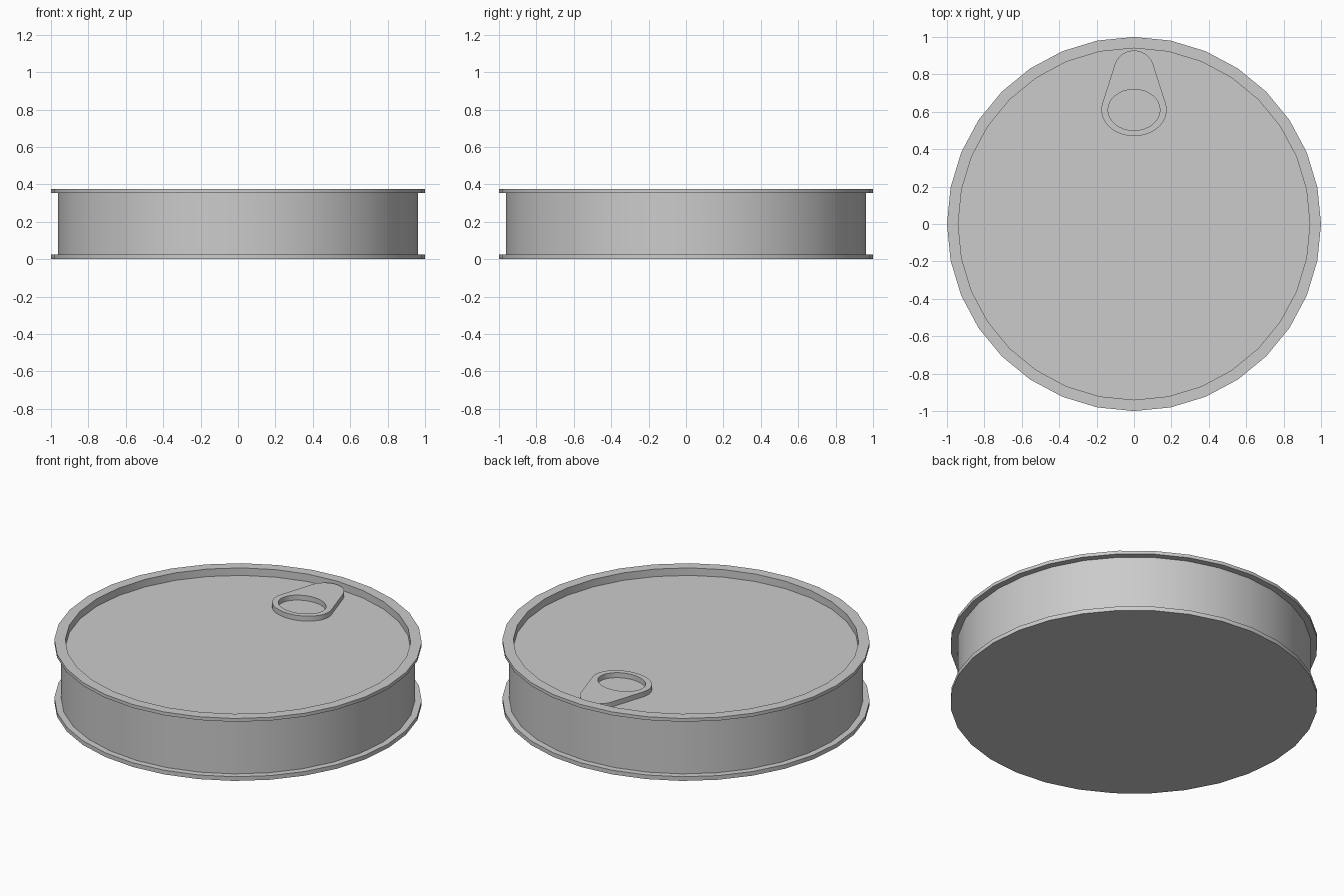
import bpy, bmesh
from math import sin, cos, pi, radians

if "Cube" in bpy.data.objects:
    bpy.data.objects.remove(bpy.data.objects["Cube"])


def smooth(obj):
    bpy.ops.object.select_all(action='DESELECT')
    obj.select_set(True)
    bpy.context.view_layer.objects.active = obj
    bpy.ops.object.shade_smooth_by_angle(angle=radians(30))


def lathe(name, profile, sides=32):
    bm = bmesh.new()
    verts = [bm.verts.new((r, 0, z)) for r, z in profile]
    edges = [bm.edges.new(pair) for pair in zip(verts, verts[1:])]
    bmesh.ops.spin(bm, geom=verts + edges, cent=(0, 0, 0), axis=(0, 0, 1),
                   angle=2 * pi, steps=sides, use_duplicate=False)
    bmesh.ops.remove_doubles(bm, verts=bm.verts, dist=1e-4)
    bmesh.ops.recalc_face_normals(bm, faces=bm.faces)
    mesh = bpy.data.meshes.new(name)
    bm.to_mesh(mesh)
    bm.free()
    obj = bpy.data.objects.new(name, mesh)
    bpy.context.collection.objects.link(obj)
    smooth(obj)
    return obj


def arc(cy, rx, ry, start, end, n):
    angles = [radians(start + (end - start) * i / n) for i in range(n + 1)]
    return [(rx * cos(a), cy + ry * sin(a)) for a in angles]


# Can: flanged bottom, straight wall, flanged top with recessed lid
lathe("can_body", [(0, 0), (1, 0), (1, 0.025), (0.963, 0.025), (0.963, 0.355),
                   (1, 0.355), (1, 0.375), (0.94, 0.375), (0.94, 0.33), (0, 0.33)])

# Pull tab: rounded teardrop plate with an oval finger hole
outline = arc(0.82, 0.108, 0.108, 17, 163, 12) + arc(0.61, 0.175, 0.14, 163, 377, 20)
hole = arc(0.61, 0.139, 0.11, 0, 360, 32)[:-1]
curve = bpy.data.curves.new("pull_tab", 'CURVE')
curve.dimensions = '2D'
curve.fill_mode = 'BOTH'
curve.extrude = 0.015
for points in (outline, hole):
    spline = curve.splines.new('POLY')
    spline.points.add(len(points) - 1)
    for p, (x, y) in zip(spline.points, points):
        p.co = (x, y, 0, 1)
    spline.use_cyclic_u = True
tab = bpy.data.objects.new("pull_tab", curve)
tab.location.z = 0.346
bpy.context.collection.objects.link(tab)
bpy.ops.object.select_all(action='DESELECT')
tab.select_set(True)
bpy.context.view_layer.objects.active = tab
bpy.ops.object.convert(target='MESH')
tab = bpy.context.view_layer.objects.active
bm = bmesh.new()
bm.from_mesh(tab.data)
bmesh.ops.remove_doubles(bm, verts=bm.verts, dist=1e-4)
bmesh.ops.recalc_face_normals(bm, faces=bm.faces)
bm.to_mesh(tab.data)
bm.free()
smooth(tab)
